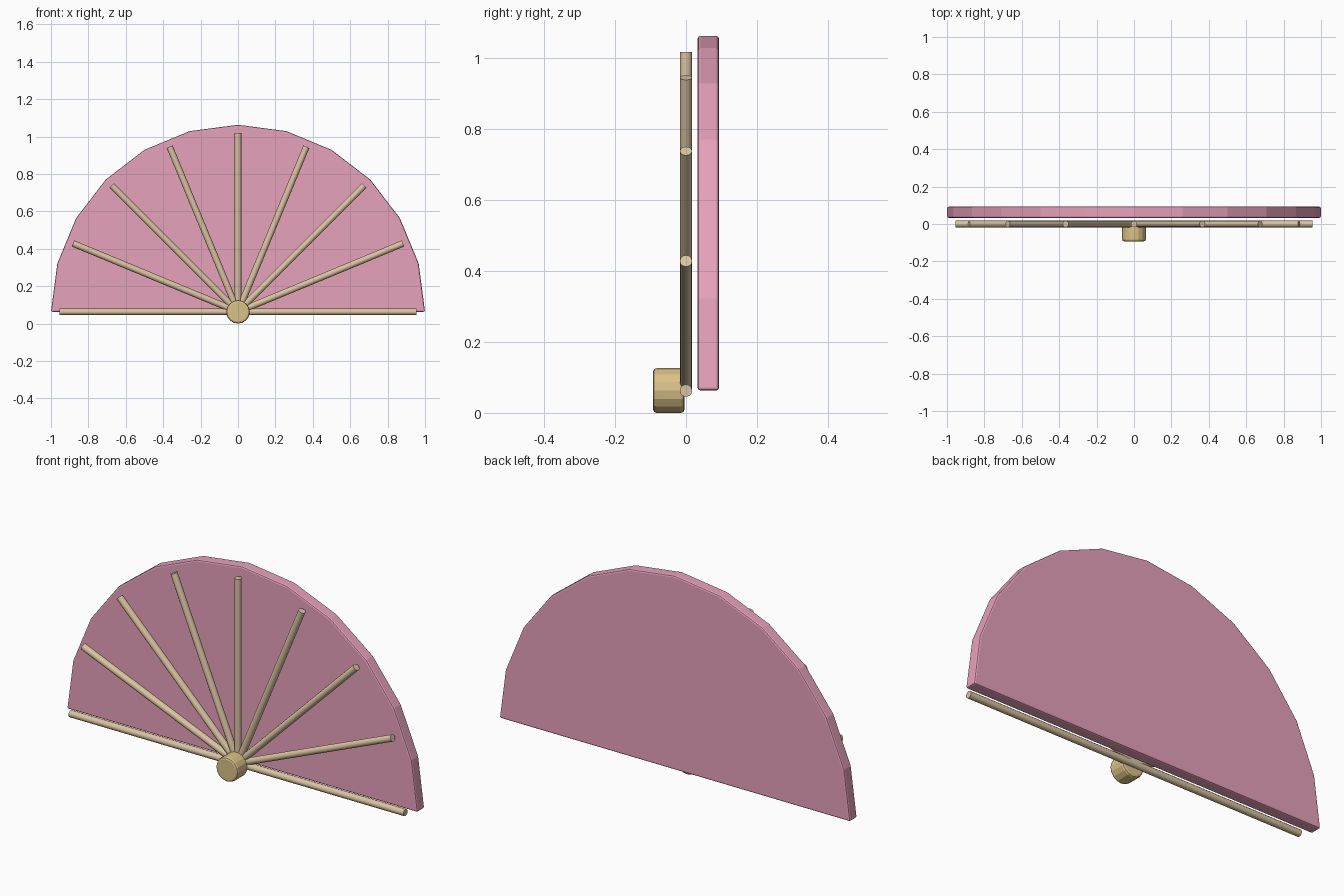
import bpy, bmesh, math
from mathutils import Matrix, Vector

if "Cube" in bpy.data.objects:
    bpy.data.objects.remove(bpy.data.objects["Cube"])

R = 1.0          # leaf radius
HUB_Z = 0.063    # height of the pivot centre


def material(name, color):
    m = bpy.data.materials.new(name)
    m.diffuse_color = (*color, 1)
    m.use_nodes = True
    m.node_tree.nodes["Principled BSDF"].inputs["Base Color"].default_value = m.diffuse_color
    return m


def finish(name, bm, mat, bevel=0.0):
    bmesh.ops.recalc_face_normals(bm, faces=bm.faces)
    mesh = bpy.data.meshes.new(name)
    bm.to_mesh(mesh)
    bm.free()
    mesh.materials.append(mat)
    ob = bpy.data.objects.new(name, mesh)
    bpy.context.collection.objects.link(ob)
    if bevel:
        mod = ob.modifiers.new("edge_bevel", 'BEVEL')
        mod.width = bevel
        mod.segments = 2
        mod.limit_method = 'ANGLE'
        mod.angle_limit = math.radians(40)
    return ob


def cylinder(name, start, end, radius, sides, mat, bevel=0.0):
    a, b = Vector(start), Vector(end)
    d = b - a
    rot = d.to_track_quat('Z', 'Y').to_matrix().to_4x4()
    bm = bmesh.new()
    bmesh.ops.create_cone(bm, cap_ends=True, segments=sides, radius1=radius, radius2=radius,
                          depth=d.length, matrix=Matrix.Translation((a + b) / 2) @ rot)
    return finish(name, bm, mat, bevel)


pink = material("pink_paper", (0.80, 0.36, 0.50))
wood = material("pale_wood", (0.70, 0.55, 0.36))
brass = material("brass", (0.70, 0.54, 0.25))

# Leaf: half disc of twelve flat segments, given thickness
bm = bmesh.new()
rim = [bm.verts.new((R * math.cos(math.pi * i / 12), 0.033, HUB_Z + R * math.sin(math.pi * i / 12)))
       for i in range(13)]
face = bm.faces.new(rim)
ext = bmesh.ops.extrude_face_region(bm, geom=[face], use_keep_orig=True)
bmesh.ops.translate(bm, vec=(0, 0.06, 0),
                    verts=[g for g in ext["geom"] if isinstance(g, bmesh.types.BMVert)])
finish("fan_leaf", bm, pink, 0.008)

# Ribs: nine rods radiating from the pivot
for i in range(9):
    t = math.pi * i / 8
    rib = cylinder(f"rib_{i + 1}", (0, 0, HUB_Z),
                   (0.955 * math.cos(t), 0, HUB_Z + 0.955 * math.sin(t)), 0.0175, 12, wood)
    for p in rib.data.polygons:
        p.use_smooth = len(p.vertices) == 4
    rib.data.set_sharp_from_angle(angle=math.radians(40))

# Pivot: round brass pin in front of the ribs
cylinder("pivot_pin", (0, -0.093, HUB_Z), (0, -0.004, HUB_Z), 0.063, 16, brass, 0.01)
